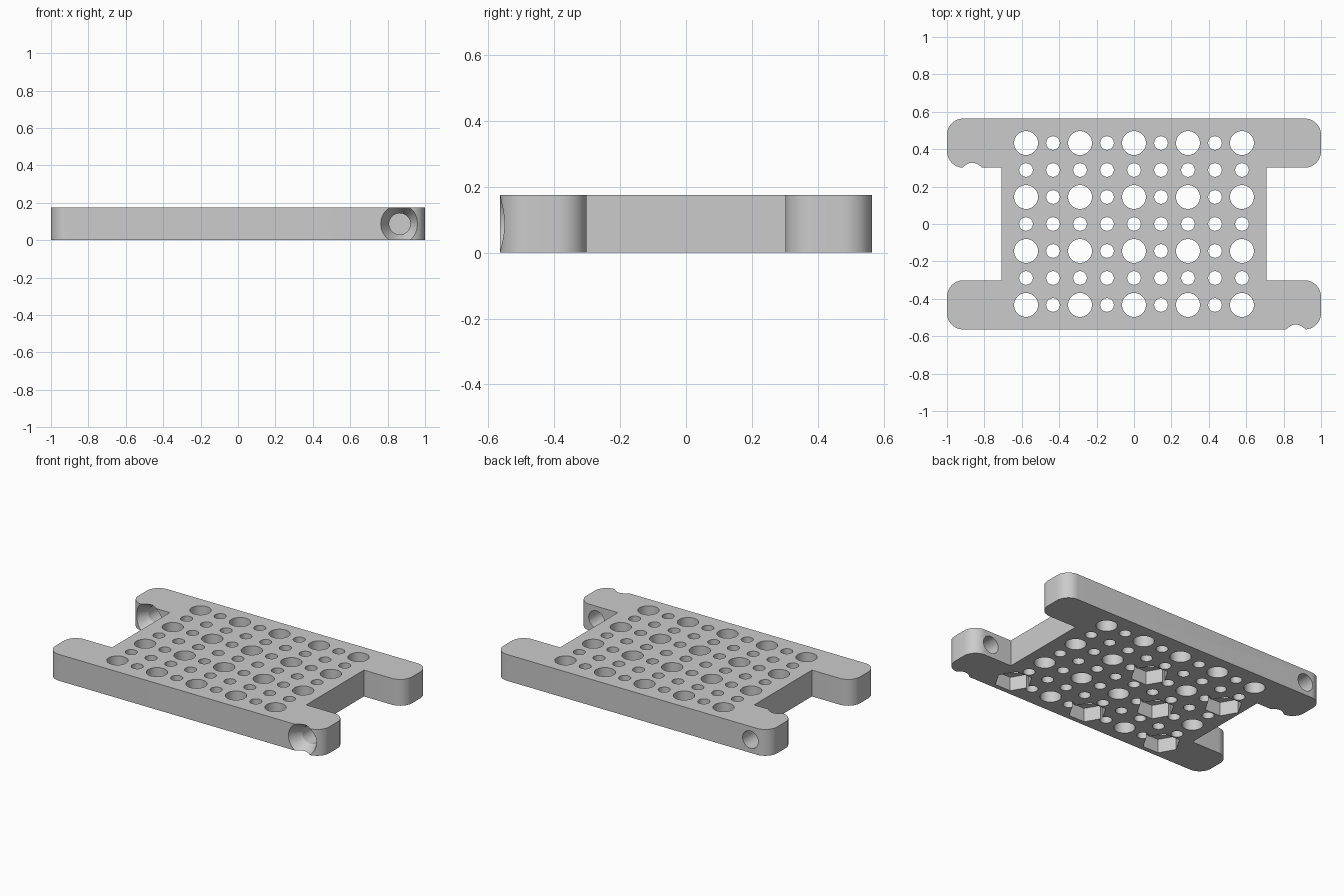
import bpy, bmesh, math
from mathutils import Matrix, Vector

cube = bpy.data.objects.get("Cube")
if cube:
    bpy.data.objects.remove(cube, do_unlink=True)

HALF_X, HALF_Y, HEIGHT = 1.0, 0.564, 0.174
CORE_X, ARM_Y, FILLET = 0.709, 0.301, 0.088
PITCH = 0.1443
SCREW_X, MID_Z = 0.865, HEIGHT / 2

grey = bpy.data.materials.new("Plain Grey")
grey.use_nodes = True
COLOR = (0.6, 0.6, 0.6, 1)
grey.diffuse_color = COLOR
grey.node_tree.nodes["Principled BSDF"].inputs["Base Color"].default_value = COLOR


def make_object(name, bm):
    bmesh.ops.recalc_face_normals(bm, faces=bm.faces)
    mesh = bpy.data.meshes.new(name)
    bm.to_mesh(mesh)
    bm.free()
    mesh.materials.append(grey)
    ob = bpy.data.objects.new(name, mesh)
    bpy.context.collection.objects.link(ob)
    return ob


def add_prism(bm, start, end, r1, r2, sides):
    """Closed cylinder, cone or prism between two points."""
    start, end = Vector(start), Vector(end)
    axis = end - start
    turn = Vector((0, 0, 1)).rotation_difference(axis).to_matrix().to_4x4()
    bmesh.ops.create_cone(bm, cap_ends=True, segments=sides, radius1=r1, radius2=r2,
                          depth=axis.length,
                          matrix=Matrix.Translation((start + end) / 2) @ turn)


def cut(target, bm, name):
    """Subtract the solids in bm from target and discard the cutter."""
    cutter = make_object(name, bm)
    cutter.hide_render = True
    mod = target.modifiers.new(name, "BOOLEAN")
    mod.operation, mod.solver, mod.object = "DIFFERENCE", "EXACT", cutter
    bpy.context.view_layer.objects.active = target
    bpy.ops.object.modifier_apply(modifier=name)
    bpy.data.objects.remove(cutter, do_unlink=True)


# H-shaped plate with rounded arm ends
quarter = [(CORE_X, 0), (CORE_X, ARM_Y)]
for cy, first in ((ARM_Y + FILLET, -90), (HALF_Y - FILLET, 0)):
    for k in range(13):
        a = math.radians(first + 7.5 * k)
        quarter.append((HALF_X - FILLET + FILLET * math.cos(a), cy + FILLET * math.sin(a)))
quarter = quarter[1:]
half = quarter + [(-x, y) for x, y in reversed(quarter)]
outline = half + [(-x, -y) for x, y in half]

bm = bmesh.new()
base = bm.faces.new([bm.verts.new((x, y, 0)) for x, y in outline])
up = bmesh.ops.extrude_face_region(bm, geom=[base])["geom"]
bmesh.ops.translate(bm, vec=(0, 0, HEIGHT),
                    verts=[v for v in up if isinstance(v, bmesh.types.BMVert)])
plate = make_object("mounting_plate", bm)

# Grid of small and large through holes, with hexagonal nut pockets below
holes, pockets = bmesh.new(), bmesh.new()
for i in range(9):
    for j in range(7):
        x, y = (i - 4) * PITCH, (j - 3) * PITCH
        large = i % 2 == 0 and j % 2 == 0
        r = 0.064 if large else 0.0365
        add_prism(holes, (x, y, -0.1), (x, y, HEIGHT + 0.1), r, r, 40 if large else 28)
        if large and (i // 2 + j // 2) % 2 == 0:
            add_prism(pockets, (x, y, -0.1), (x, y, 0.092), 0.1155, 0.1155, 6)
# Turn each hexagon so that two corners lie along x
if max(v.co.x for v in pockets.verts) < 4 * PITCH + 0.11:
    for v in pockets.verts:
        step = 2 * PITCH
        cx, cy = round(v.co.x / step) * step, (round(v.co.y / step - 0.5) + 0.5) * step
        dx, dy = v.co.x - cx, v.co.y - cy
        v.co.x, v.co.y = cx - dy, cy + dx
cut(plate, holes, "hole_cutter")
cut(plate, pockets, "nut_pocket_cutter")

# Countersunk screw holes through two opposite arms
R_HEAD, R_SHAFT, DEPTH, OUT = 0.102, 0.057, 0.08, 0.03
slope = (R_HEAD - R_SHAFT) / DEPTH
shafts, sinks = bmesh.new(), bmesh.new()
for x, face_y in ((SCREW_X, -HALF_Y), (-SCREW_X, ARM_Y)):
    length = HALF_Y - ARM_Y
    add_prism(shafts, (x, face_y - 0.1, MID_Z), (x, face_y + length + 0.1, MID_Z),
              R_SHAFT, R_SHAFT, 40)
    add_prism(sinks, (x, face_y - OUT, MID_Z), (x, face_y + DEPTH, MID_Z),
              R_HEAD + slope * OUT, R_SHAFT, 48)
cut(plate, shafts, "screw_shaft_cutter")
cut(plate, sinks, "countersink_cutter")

# Smooth round walls, crisp edges
bpy.ops.object.select_all(action="DESELECT")
plate.select_set(True)
bpy.context.view_layer.objects.active = plate
bpy.ops.object.shade_smooth_by_angle(angle=math.radians(25))
